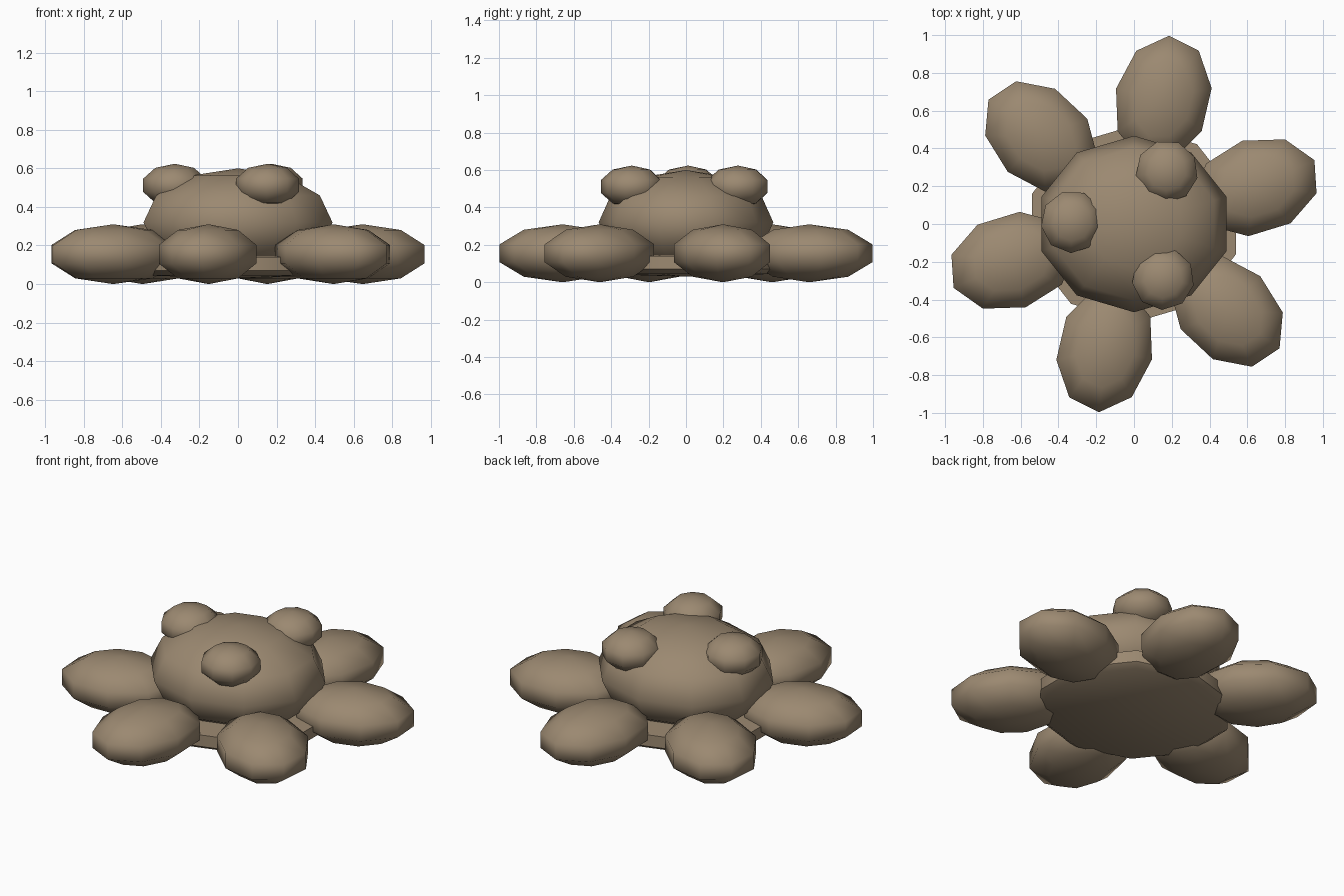
import bpy, bmesh, math
from mathutils import Matrix, Vector

if "Cube" in bpy.data.objects:
    bpy.data.objects.remove(bpy.data.objects["Cube"])

brown = bpy.data.materials.new("warm_brown")
brown.diffuse_color = (0.33, 0.25, 0.165, 1)
brown.use_nodes = True
brown.node_tree.nodes["Principled BSDF"].inputs["Base Color"].default_value = brown.diffuse_color


def finish(bm, name):
    bmesh.ops.recalc_face_normals(bm, faces=bm.faces)
    for f in bm.faces:
        f.smooth = True
    me = bpy.data.meshes.new(name)
    bm.to_mesh(me)
    bm.free()
    me.materials.append(brown)
    ob = bpy.data.objects.new(name, me)
    bpy.context.collection.objects.link(ob)
    return ob


def ellipsoid(name, loc, radii, segs, rings, phase=0.0, turn=0.0):
    """Low-poly ellipsoid; phase places the first meridian, turn rotates the part."""
    bm = bmesh.new()
    profile = [(math.sin(math.pi * i / rings), math.cos(math.pi * i / rings))
               for i in range(rings + 1)]
    lathe(bm, profile, segs, phase)
    bm.transform(Matrix.Translation(loc) @ Matrix.Rotation(turn, 4, 'Z')
                 @ Matrix.Diagonal((*radii, 1)))
    return finish(bm, name)


def lathe(bm, profile, segs, phase):
    """Closed turned shape from (radius, height) points; both ends are poles."""
    angles = [phase + math.tau * k / segs for k in range(segs)]
    top = bm.verts.new((0, 0, profile[0][1]))
    bottom = bm.verts.new((0, 0, profile[-1][1]))
    loops = [[bm.verts.new((r * math.cos(a), r * math.sin(a), z)) for a in angles]
             for r, z in profile[1:-1]]
    for k in range(segs):
        n = (k + 1) % segs
        bm.faces.new((top, loops[0][k], loops[0][n]))
        bm.faces.new((bottom, loops[-1][n], loops[-1][k]))
        for a, b in zip(loops, loops[1:]):
            bm.faces.new((a[k], b[k], b[n], a[n]))


# Domed body
ellipsoid("body", (0, 0, 0.32), (0.515, 0.467, 0.28), 10, 6, math.pi / 2)

# Flat base plate under the body
bm = bmesh.new()
lathe(bm, [(0, 0.16), (1, 0.14), (1, 0.07), (0.93, 0.045), (0, 0.03)], 10, math.pi / 2)
bm.transform(Matrix.Diagonal((0.567, 0.522, 1, 1)))
finish(bm, "base_plate")

# Six radial feet
for i in range(6):
    a = math.radians(17 + 60 * i)
    ellipsoid(f"foot_{i + 1}", (0.677 * math.cos(a), 0.677 * math.sin(a), 0.155),
              (0.358, 0.267, 0.155), 9, 5, math.radians(10), a)

# Three round bumps on the upper body
for i in range(3):
    a = math.radians(58 + 120 * i)
    ellipsoid(f"bump_{i + 1}", (0.328 * math.cos(a), 0.328 * math.sin(a), 0.512),
              (0.174, 0.174, 0.112), 9, 5, math.radians(10), a)

# Smooth shading, keeping the rim of the base crisp
bpy.ops.object.select_all(action='DESELECT')
base = bpy.data.objects["base_plate"]
base.select_set(True)
bpy.context.view_layer.objects.active = base
bpy.ops.object.shade_smooth_by_angle(angle=math.radians(50))
